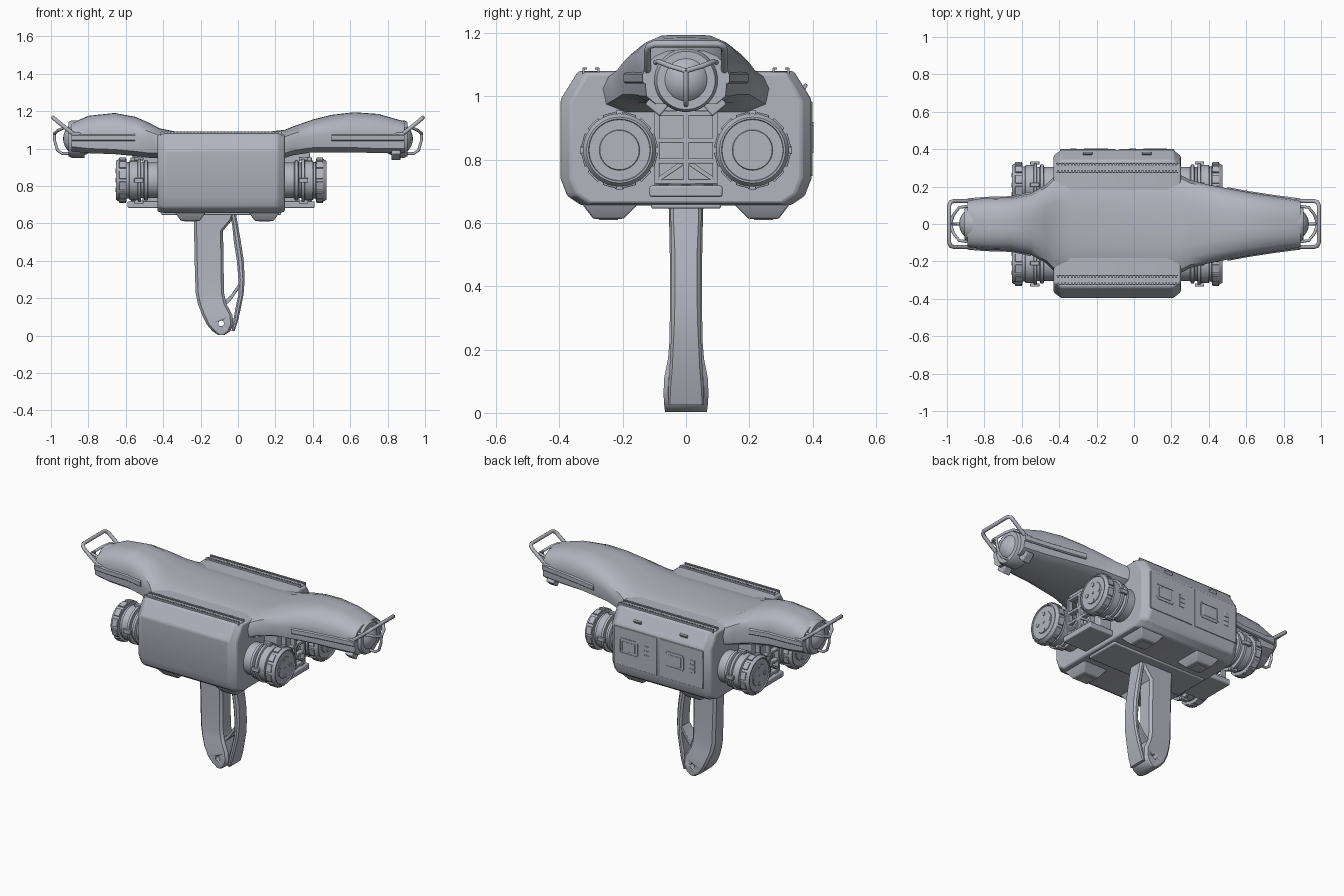
import bpy, bmesh, math
from mathutils import Vector, Matrix

if "Cube" in bpy.data.objects:
    bpy.data.objects.remove(bpy.data.objects["Cube"])

GREY = (0.45, 0.46, 0.52, 1)
mat = bpy.data.materials.new("cool grey")
mat.use_nodes = True
mat.diffuse_color = GREY
mat.node_tree.nodes["Principled BSDF"].inputs["Base Color"].default_value = GREY


def finish(name, bm, bevel=0, angle=30):
    bmesh.ops.recalc_face_normals(bm, faces=bm.faces)
    me = bpy.data.meshes.new(name)
    bm.to_mesh(me)
    bm.free()
    ob = bpy.data.objects.new(name, me)
    bpy.context.collection.objects.link(ob)
    me.materials.append(mat)
    bpy.ops.object.select_all(action='DESELECT')
    ob.select_set(True)
    bpy.context.view_layer.objects.active = ob
    bpy.ops.object.shade_smooth_by_angle(angle=math.radians(angle))
    if bevel:
        m = ob.modifiers.new("bevel", 'BEVEL')
        m.width, m.segments, m.limit_method = bevel, 2, 'ANGLE'
    return ob


def loft(name, rings, **kw):
    """Skin a list of equal-length rings and cap both ends."""
    bm = bmesh.new()
    rows = [[bm.verts.new(p) for p in r] for r in rings]
    n = len(rows[0])
    for a, b in zip(rows, rows[1:]):
        for i in range(n):
            j = (i + 1) % n
            bm.faces.new((a[i], a[j], b[j], b[i]))
    bm.faces.new(rows[0])
    bm.faces.new(rows[-1])
    return finish(name, bm, **kw)


def boxes(name, items, bevel=0):
    """Boxes given as (centre, size[, tilt about x]) joined in one part."""
    bm = bmesh.new()
    for c, s, *tilt in items:
        m = Matrix.Translation(c) @ Matrix.Rotation(tilt[0] if tilt else 0, 4, 'X')
        bmesh.ops.create_cube(bm, size=1, matrix=m @ Matrix.Diagonal((*s, 1)))
    return finish(name, bm, bevel)


def lathe(name, centre, profile, side=1, n=40):
    """Revolve (offset, radius) pairs about the x direction."""
    c = Vector(centre)
    rings = [[c + Vector((side * o, r * math.cos(a), r * math.sin(a)))
              for a in (math.tau * i / n for i in range(n))] for o, r in profile]
    return loft(name, rings)


def tube(name, paths, radius):
    cu = bpy.data.curves.new(name, 'CURVE')
    cu.dimensions = '3D'
    cu.bevel_depth, cu.bevel_resolution, cu.use_fill_caps = radius, 3, True
    for pts in paths:
        sp = cu.splines.new('POLY')
        sp.points.add(len(pts) - 1)
        for p, q in zip(sp.points, pts):
            p.co = (*q, 1)
        sp.use_smooth = True
    ob = bpy.data.objects.new(name, cu)
    cu.materials.append(mat)
    bpy.context.collection.objects.link(ob)


def mirrored(half):
    """Close a half outline of (y, z) points across y = 0."""
    return half + [(-y, z) for y, z in reversed(half)]


MID, END = -0.09, 0.34   # body centre and half length along x

# Main body
outline = mirrored([(0.33, 0.655), (0.375, 0.685), (0.396, 0.74),
                    (0.396, 0.99), (0.34, 1.08)])
rings = []
for x, sy, sz in ((-END, 0.92, 0.97), (-0.3, 1, 1), (0.3, 1, 1), (END, 0.92, 0.97)):
    rings.append([(MID + x, y * sy, 0.87 + (z - 0.87) * sz) for y, z in outline])
loft("body", rings, bevel=0.008)

# Top shell with both arms: x, half width, top, bottom
stations = [(-.89, .13, 1.135, .985), (-.80, .138, 1.175, .975), (-.66, .142, 1.19, .97),
            (-.55, .165, 1.17, .96), (-.47, .21, 1.135, .95), (-.42, .262, 1.108, .95),
            (-.34, .272, 1.092, .95), (.18, .272, 1.092, .95), (.25, .262, 1.10, .95),
            (.30, .235, 1.12, .965), (.40, .21, 1.155, .98), (.50, .19, 1.18, .98),
            (.62, .168, 1.194, .98), (.75, .148, 1.185, .975), (.89, .13, 1.145, .975)]


def shell_ring(x, w, t, b):
    m = b + (t - b) * 0.5
    return [(x, y, z) for y, z in mirrored([
        (w * .72, b), (w * .96, b + .025), (w, m), (w * .93, m + (t - m) * .5),
        (w * .75, t - (t - m) * .22), (w * .45, t - .002), (w * .15, t)])]


loft("top_shell", [shell_ring(*s) for s in stations], angle=40)

# Raised ridges along the arm sides
for name, part in (("right", stations[:4]), ("left", stations[11:])):
    loft(name + "_arm_ridge", [[(x, y, z) for y, z in mirrored(
        [(w + .001, 1.04), (w + .007, 1.045), (w + .007, 1.07), (w - .004, 1.078)])]
        for x, w, t, b in part])

# Accessory rails along the top edges
for side, name in ((1, "back"), (-1, "front")):
    y = side * 0.3
    parts = [((MID, y, 1.072), (.65, .054, .012))]
    for k in (-1, 1):
        parts.append(((MID, y + k * .024, 1.078), (.65, .006, .022)))
        parts += [((MID - .315 + i * .018, y + k * .019, 1.087), (.009, .014, .006))
                  for i in range(36)]
    boxes(name + "_rail", parts)

# Feet and hatches beneath the body
for x in (-.255, .14):
    for side in (1, -1):
        rings = [[(x + dx * k, side * (c + dy * h), z) for dx, dy in
                  ((-1, -1), (1, -1), (1, 1), (-1, 1))]
                 for z, k, c, h in ((.70, .095, .245, .095), (.655, .08, .24, .085),
                                    (.613, .05, .245, .048))]
        loft("foot", rings, bevel=.005)
        boxes("foot_hatch", [((x, side * .245, .611), (.06, .06, .004))], .001)
boxes("belly_plate", [((MID, 0, .655), (.64, .22, .02))], .006)

# Back doors with screens and buttons
for x in (-.248, .068):
    boxes("door", [((x, .3965, .865), (.296, .007, .235))], .003)
    rim = [((x + .045, .401, .87 + k * .045), (.11, .004, .008)) for k in (-1, 1)]
    rim += [((x + .045 + k * .059, .401, .87), (.008, .004, .075)) for k in (-1, 1)]
    boxes("screen_rim", rim)
    boxes("screen", [((x + .045, .4, .87), (.085, .004, .06))], .001)
    boxes("door_buttons", [((x - .075, .4, .87 + k * .028), (.034, .005, .022))
                           for k in (-1, 0, 1)], .001)
    boxes("door_latch", [((x, .375, 1.03), (.05, .012, .02), -.55)], .002)

# Drums, truss and bracket at both ends of the body
drum = [(-.05, .095), (.05, .095), (.055, .108), (.07, .108), (.075, .095), (.088, .095),
        (.09, .115), (.105, .115), (.108, .105), (.15, .105), (.153, .097), (.165, .097),
        (.167, .115), (.205, .115), (.222, .104), (.222, .098), (.216, .096), (.216, .064),
        (.220, .062), (.220, .001)]
for s, tag in ((1, "left"), (-1, "right")):
    def X(o):
        return MID + s * (END + o)

    for y in (-.21, .21):
        c = Vector((X(0), y, .83))
        lathe(tag + "_drum", c, drum, s)
        bolts = [(0, 0)] + [(.05 * math.cos(a), .05 * math.sin(a))
                            for a in (0, math.pi / 2, math.pi, -math.pi / 2)]
        for dy, dz in bolts:
            r = .012 if dy or dz else .007
            lathe(tag + "_drum_bolt", c + Vector((0, dy, dz)),
                  [(.215, r), (.224, r), (.224, r * .6)], s, 16)
        teeth = []
        for i in range(12):
            a = math.tau * (i + .5) / 12
            teeth.append(((X(.187), y + .114 * math.cos(a), .83 + .114 * math.sin(a)),
                          (.036, .012, .045), a))
        boxes(tag + "_drum_grip", teeth, .002)
        tabs = []
        for i in range(4):
            a = i * math.pi / 2
            tabs.append(((X(.1), y + .116 * math.cos(a), .83 + .116 * math.sin(a)),
                         (.05, .018, .024), a))
        boxes(tag + "_drum_clamp", tabs, .003)

    boxes(tag + "_bracket", [((X(.03), 0, .835), (.1, .2, .26)),
                             ((X(.06), 0, .7), (.2, .23, .035)),
                             ((X(.05), 0, .965), (.17, .2, .03))], .006)
    # Lattice: uprights, cross bars and diagonals
    bars = [((X(.13), 0, z), (.03, .2, .016)) for z in (.73, .795, .86, .945)]
    bars += [((X(.13), y, .835), (.03, w, .22)) for y, w in ((-.092, .016), (0, .02), (.092, .016))]
    bars += [((X(.13), k * .046, .765), (.028, .115, .014), -k * .6) for k in (-1, 1)]
    bars += [((X(.13), y, .712), (.03, .03, .018)) for y in (-.07, 0, .07)]
    boxes(tag + "_lattice", bars, .003)

# Arm tips: collar, ball, wire guard and carrying loop
for s, tag in ((1, "left"), (-1, "right")):
    lathe(tag + "_collar", (s * .82, 0, 1.05), [(0, .1), (.07, .1), (.085, .092), (.085, .08)], s)
    bm = bmesh.new()
    bmesh.ops.create_uvsphere(bm, u_segments=32, v_segments=20, radius=.09,
                              matrix=Matrix.Translation((s * .845, 0, 1.052)))
    finish(tag + "_ball", bm, angle=60)
    hub = (s * .982, 0, 1.08)
    legs = [[hub, (s * .98, 0, 1.04), (s * .965, 0, .99), (s * .94, 0, .973), (s * .86, 0, .975)]]
    legs += [[hub, (s * .965, k * .05, 1.095), (s * .935, k * .088, 1.11), (s * .86, k * .1, 1.105)]
             for k in (-1, 1)]
    tube(tag + "_wire_guard", legs, .008)
    half = [(.86, .122, 1.07), (.89, .122, 1.085), (.965, .122, 1.145), (.98, .118, 1.158),
            (.988, .1, 1.165)]
    loop = [(s * x, y, z) for x, y, z in half] + [(s * x, -y, z) for x, y, z in reversed(half)]
    tube(tag + "_carry_loop", [loop], .011)
    boxes(tag + "_loop_mount", [((s * .865, k * .118, 1.065), (.05, .035, .04))
                                for k in (-1, 1)], .005)
boxes("clamp_block", [((.845, k * .09, .975), (.05, .06, .05), k * .7) for k in (-1, 1)], .005)


# Handle: z, front x, back x, half depth
def grip_ring(z, a, b, h):
    c = min(.014, (b - a) * .3)
    return [(a, -h + c, z), (a + c, -h, z), (b - c, -h, z), (b, -h + c, z),
            (b, h - c, z), (b - c, h, z), (a + c, h, z), (a, h - c, z)]


grip = loft("grip", [grip_ring(*r) for r in (
    (.67, -.235, -.01, .055), (.62, -.235, -.03, .054), (.56, -.235, -.08, .052),
    (.4, -.232, -.077, .05), (.23, -.227, -.075, .052), (.17, -.215, -.062, .057),
    (.11, -.192, -.03, .069), (.06, -.168, -.025, .071), (.025, -.138, -.04, .069),
    (.003, -.105, -.072, .066))], angle=35)
loft("hand_guard", [grip_ring(*r) for r in (
    (.65, -.045, -.01, .05), (.6, -.032, -.002, .048), (.5, -.022, .016, .046),
    (.4, -.006, .031, .046), (.3, .002, .036, .046), (.22, .002, .03, .048),
    (.14, -.015, .014, .052), (.08, -.025, .0, .056), (.025, -.035, -.018, .056))], angle=35)
loft("guard_strut", [[(x, y, z + d) for y, d in ((-.04, -.014), (.04, -.014), (.04, .014), (-.04, .014))]
                     for x, z in ((-.09, .155), (-.04, .2), (.012, .275))], bevel=.003)

# Lanyard hole through the grip
bm = bmesh.new()
bmesh.ops.create_cone(bm, cap_ends=True, segments=20, radius1=.015, radius2=.015, depth=.3,
                      matrix=Matrix.Translation((-.09, 0, .065)) @ Matrix.Rotation(math.pi / 2, 4, 'X'))
cutter = finish("hole_cutter", bm)
cutter.hide_render = True
cutter.hide_set(True)
cut = grip.modifiers.new("hole", 'BOOLEAN')
cut.operation, cut.object = 'DIFFERENCE', cutter
